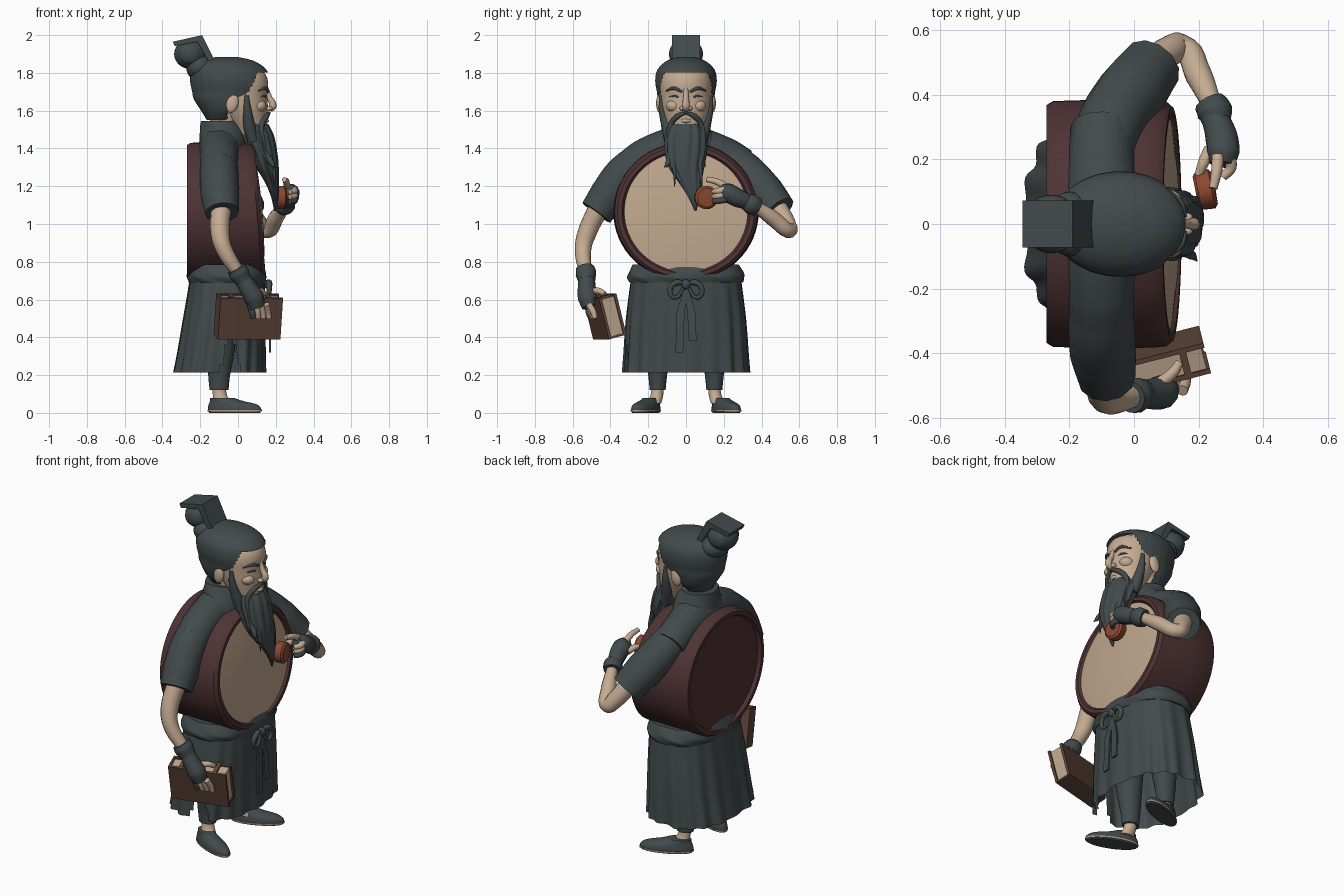
import bpy, bmesh, math
from mathutils import Vector, Matrix

cube = bpy.data.objects.get("Cube")
if cube:
    bpy.data.objects.remove(cube, do_unlink=True)


def material(name, r, g, b):
    m = bpy.data.materials.new(name)
    m.use_nodes = True
    m.diffuse_color = (r, g, b, 1)
    m.node_tree.nodes["Principled BSDF"].inputs["Base Color"].default_value = (r, g, b, 1)
    return m


CLOTH = material("slate cloth", .055, .069, .071)
SKIN = material("skin", .56, .41, .29)
MAROON = material("maroon wood", .078, .033, .035)
HIDE = material("drum hide", .52, .38, .26)
BROWN = material("brown leather", .11, .06, .04)
PAPER = material("paper", .50, .37, .26)
CLAY = material("red clay", .26, .065, .03)


def finish(ob, angle=40):
    bpy.ops.object.select_all(action='DESELECT')
    ob.select_set(True)
    bpy.context.view_layer.objects.active = ob
    if ob.type == 'CURVE':
        bpy.ops.object.convert(target='MESH')
        ob = bpy.context.object
    bpy.ops.object.shade_smooth_by_angle(angle=math.radians(angle))
    return ob


def from_bmesh(name, bm, mat, angle=40):
    bmesh.ops.recalc_face_normals(bm, faces=bm.faces)
    me = bpy.data.meshes.new(name)
    bm.to_mesh(me)
    bm.free()
    me.materials.append(mat)
    ob = bpy.data.objects.new(name, me)
    bpy.context.collection.objects.link(ob)
    return finish(ob, angle)


def skin_rings(name, rings, mat, caps=True, drop=None, angle=40):
    """Bridge equal rings of points; drop(face centre) removes faces."""
    bm = bmesh.new()
    loops = [[bm.verts.new(p) for p in ring] for ring in rings]
    for a, b in zip(loops, loops[1:]):
        for i in range(len(a)):
            j = (i + 1) % len(a)
            bm.faces.new((a[i], a[j], b[j], b[i]))
    if caps:
        bm.faces.new(loops[0])
        bm.faces.new(loops[-1])
    if drop:
        gone = [f for f in bm.faces if drop(f.calc_center_median())]
        bmesh.ops.delete(bm, geom=gone, context='FACES')
    return from_bmesh(name, bm, mat, angle)


def loft(name, sections, mat, n=40, square=1, fold=None, steps=4, **kw):
    """Oval rings (z, x, y, half_x, half_y), smoothly interpolated."""
    rings = []
    for k in range(len(sections) - 1):
        p = [Vector(sections[min(max(k + d, 0), len(sections) - 1)]) for d in (-1, 0, 1, 2)]
        last = k == len(sections) - 2
        for s in range(steps + last):
            t = s / steps
            h = t * t * (3 - 2 * t)
            v = p[1].lerp(p[2], t) * .5 + (p[1] + (p[2] - p[0]) * t / 2).lerp(p[2] - (p[3] - p[1]) * (1 - t) / 2, h) * .5
            ring = []
            for i in range(n):
                a = math.tau * i / n
                c, w = math.cos(a), math.sin(a)
                f = 1 + (fold(a, (k + t) / (len(sections) - 1)) if fold else 0)
                ring.append((v[1] + f * v[3] * math.copysign(abs(c) ** square, c),
                             v[2] + f * v[4] * math.copysign(abs(w) ** square, w), v[0]))
            rings.append(ring)
    return skin_rings(name, rings, mat, **kw)


def lathe(name, profile, mat, centre, n=64, squash=1, lean=0, turn=0):
    """Turn (x, radius) pairs about the x axis; lean tips the front half."""
    rings = []
    for x, r in profile:
        ring = []
        for i in range(n):
            a = math.tau * i / n
            z = r * squash * math.sin(a)
            p = Vector((x - (lean * z if x > 0 else 0), r * math.cos(a), z))
            ring.append(Matrix.Rotation(turn, 3, 'Z') @ p + Vector(centre))
        rings.append(ring)
    return skin_rings(name, rings, mat, angle=35)


def tube(name, points, mat, res=6):
    """Smooth round limb through (x, y, z, radius) points."""
    cu = bpy.data.curves.new(name, 'CURVE')
    cu.dimensions = '3D'
    cu.bevel_depth, cu.bevel_resolution, cu.resolution_u = 1, 4, res
    cu.use_fill_caps = True
    sp = cu.splines.new('BEZIER')
    sp.bezier_points.add(len(points) - 1)
    for bp, p in zip(sp.bezier_points, points):
        bp.co, bp.radius = p[:3], p[3]
        bp.handle_left_type = bp.handle_right_type = 'AUTO'
    cu.materials.append(mat)
    ob = bpy.data.objects.new(name, cu)
    bpy.context.collection.objects.link(ob)
    return finish(ob, 50)


def blob(name, centre, size, mat, rot=(0, 0, 0)):
    bm = bmesh.new()
    bmesh.ops.create_uvsphere(bm, u_segments=24, v_segments=14, radius=1)
    ob = from_bmesh(name, bm, mat)
    ob.location, ob.scale, ob.rotation_euler = centre, size, rot
    return ob


def box(name, centre, size, mat, frame=Matrix()):
    bm = bmesh.new()
    bmesh.ops.create_cube(bm, size=1, matrix=frame @ Matrix.Translation(centre) @ Matrix.Diagonal((*size, 1)))
    return from_bmesh(name, bm, mat, 20)


# Drum worn round the body
MID = (0, 0, 1.065)
lathe("drum_body", [(.085, .325), (.105, .33), (.118, .34), (.118, .362), (.1, .378), (.06, .382), (-.09, .385),
                    (-.25, .38), (-.27, .368), (-.27, .345), (-.25, .335), (-.248, .01)], MAROON, MID, squash=.96, lean=.085)
lathe("drum_hide", [(.09, .329), (.108, .327), (.122, .22), (.128, .1), (.13, .005)], HIDE, MID, squash=.97, lean=.085)

# Robe skirt, waistband and bow
pleat = lambda a, t: t * (.028 * math.cos(18 * a) + .018 * math.sin(11 * a + 1))
loft("skirt", [(.76, -.06, 0, .195, .285), (.68, -.06, 0, .2, .295), (.5, -.075, 0, .215, .315),
               (.32, -.09, 0, .23, .325), (.215, -.1, 0, .24, .33)], CLOTH, n=144, square=.8, fold=pleat, caps=False,
     drop=lambda c: c.y < -.2 and c.z < .42 and abs(c.x + .04) < .05 * (.44 - c.z) / .2)
loft("waistband", [(.69, -.06, 0, .2, .3), (.715, -.06, 0, .21, .31), (.74, -.06, 0, .208, .305),
                   (.785, -.06, 0, .19, .28)], CLOTH, n=64, square=.8, fold=lambda a, t: .008 * math.sin(9 * a + 9 * t))
blob("bow_knot", (.16, 0, .68), (.022, .024, .026), CLOTH)
for s in (-1, 1):
    tube("bow_loop", [(.155, 0, .68, .008), (.165, .05 * s, .69, .016), (.165, .085 * s, .65, .014),
                      (.165, .06 * s, .61, .01), (.16, .01 * s, .67, .008)], CLOTH)
    tail = .32 if s < 0 else .38
    ys = (.005 * s, .035 * s, .012 - .02 * s)
    skin_rings("bow_tail", [[(x + dx, y + dy, z) for dx, dy in ((-.005, -w), (.005, -w), (.005, w), (-.005, w))]
                            for x, y, z, w in ((.155, 0, .67, .01), (.165, .03 * s, .52, .022), (.17, .035 * s, tail, .02))], CLOTH)

# Legs, ankles and shoes
for side, s in (("left", 1), ("right", -1)):
    loft(side + "_trouser", [(.7, -.08, .14 * s, .1, .1), (.35, -.09, .15 * s, .075, .07), (.2, -.1, .15 * s, .058, .05),
                             (.12, -.1, .15 * s, .05, .042)], CLOTH, n=24)
    loft(side + "_ankle", [(.13, -.1, .15 * s, .036, .032), (.09, -.095, .155 * s, .038, .034), (.05, -.08, .17 * s, .05, .038)], SKIN, n=20)
    shoe = loft(side + "_shoe", [(0, 0, 0, .145, .05), (.02, 0, 0, .152, .055), (.045, -.01, 0, .138, .05),
                                 (.062, -.045, 0, .095, .043), (.078, -.07, 0, .07, .037)], CLOTH, n=32)
    welt = loft(side + "_shoe_welt", [(.007, 0, 0, .154, .057), (.015, 0, 0, .155, .058)], PAPER, n=32, steps=1)
    for ob in (shoe, welt):
        ob.location, ob.rotation_euler = (-.018, .213 * s, 0), (0, 0, math.radians(23) * s)

# Shoulders, collar and sleeves
tube("shoulders", [(-.1, -.3, 1.29, .1), (-.1, -.19, 1.36, .105), (-.095, 0, 1.4, .12), (-.1, .19, 1.36, .105), (-.095, .3, 1.3, .1)], CLOTH, 10)
loft("collar", [(1.36, -.075, 0, .125, .2), (1.44, -.08, 0, .125, .165), (1.5, -.085, 0, .115, .13), (1.545, -.095, 0, .1, .11)],
     CLOTH, fold=lambda a, t: .02 * math.sin(5 * a + 6 * t))
tube("right_sleeve", [(-.1, -.22, 1.345, .1), (-.1, -.33, 1.26, .102), (-.095, -.41, 1.15, .102), (-.085, -.475, 1.06, .09)], CLOTH, 10)
tube("left_sleeve", [(-.1, .22, 1.345, .1), (-.065, .32, 1.27, .105), (-.005, .41, 1.17, .108), (.055, .49, 1.07, .095)], CLOTH, 10)

# Right arm hanging with fingerless glove
tube("right_arm", [(-.09, -.46, 1.09, .055), (-.095, -.525, .95, .05), (-.075, -.545, .87, .044), (.01, -.53, .73, .034)], SKIN)
tube("right_glove_cuff", [(-.01, -.535, .765, .05), (.005, -.53, .74, .056), (.03, -.525, .7, .046)], CLOTH)
tube("right_glove_hand", [(.02, -.525, .72, .042), (.055, -.525, .66, .048), (.085, -.52, .61, .053), (.1, -.51, .56, .042)], CLOTH)
for i in range(4):
    x = .065 + .028 * i
    tube("right_finger", [(x, -.515, .575, .018), (x + .01, -.515 + .008 * i, .535, .017), (x + .015, -.505 + .008 * i, .5, .013)],
         SKIN if i else CLOTH)
tube("right_thumb", [(.07, -.5, .64, .02), (.12, -.46, .645, .017), (.14, -.43, .63, .013)], SKIN)

# Left arm bent across the drum
tube("left_arm", [(.05, .48, 1.09, .055), (.11, .535, 1.0, .048), (.145, .548, .965, .04), (.2, .46, 1.03, .042), (.245, .36, 1.1, .03)], SKIN)
tube("left_glove_cuff", [(.235, .375, 1.09, .05), (.25, .345, 1.105, .056), (.255, .31, 1.12, .042)], CLOTH)
tube("left_glove_hand", [(.25, .33, 1.115, .042), (.27, .27, 1.14, .05), (.275, .22, 1.165, .052), (.27, .185, 1.175, .038)], CLOTH)
tube("left_index", [(.26, .21, 1.2, .019), (.255, .16, 1.225, .017), (.245, .11, 1.235, .013)], SKIN)
tube("left_thumb", [(.235, .23, 1.15, .02), (.215, .19, 1.165, .017), (.2, .15, 1.16, .013)], SKIN)
for i in range(3):
    z = 1.185 - .026 * i
    tube("left_finger", [(.29, .215, z, .02), (.3, .175, z - .01, .017), (.275, .145, z - .015, .014)], SKIN if i < 2 else CLOTH)
lathe("clay_disc", [(-.03, .005), (-.03, .048), (-.022, .058), (.02, .062), (.03, .05), (.032, .005)], CLAY, (.22, .105, 1.14), n=32, turn=.2)

# Book held at the side
frame = Matrix.Translation((.055, -.43, .51)) @ Matrix.Rotation(.25, 4, 'Z') @ Matrix.Rotation(.25, 4, 'X')
box("book_pages", (0, 0, 0), (.32, .07, .205), PAPER, frame)
for s in (-1, 1):
    box("book_cover", (0, .042 * s, 0), (.34, .015, .225), BROWN, frame)
    box("book_strap", (.1 * s, 0, .108), (.022, .1, .012), BROWN, frame)
box("book_spine", (-.165, 0, 0), (.012, .098, .225), BROWN, frame)
box("book_base", (0, 0, -.106), (.33, .09, .012), BROWN, frame)

# Head, neck and ears
loft("face", [(1.45, .05, 0, .07, .06), (1.5, .06, 0, .09, .09), (1.56, .045, 0, .108, .112), (1.62, .03, 0, .128, .128),
              (1.68, .02, 0, .135, .135), (1.74, .01, 0, .15, .138), (1.8, -.01, 0, .15, .125), (1.85, -.03, 0, .09, .07)], SKIN)
loft("neck", [(1.42, -.08, 0, .085, .085), (1.52, -.07, 0, .08, .08), (1.66, -.05, 0, .09, .1)], SKIN)
tube("nose", [(.148, 0, 1.72, .012), (.166, 0, 1.67, .015), (.184, 0, 1.625, .02), (.165, 0, 1.605, .016)], SKIN)
tube("lower_lip", [(.135, -.035, 1.548, .007), (.153, 0, 1.546, .011), (.135, .035, 1.548, .007)], SKIN)

# Hair, bun and topknot plate
loft("hair", [(1.55, -.09, 0, .075, .085), (1.6, -.075, 0, .12, .125), (1.66, -.055, 0, .178, .147), (1.7, -.04, 0, .202, .154),
              (1.76, -.042, 0, .212, .163), (1.82, -.05, 0, .198, .15), (1.865, -.06, 0, .14, .1), (1.885, -.06, 0, .05, .04)],
     CLOTH, n=96, steps=6, fold=lambda a, t: .007 * math.sin(24 * a) * (1 - t),
     drop=lambda c: (c.z < 1.805 and c.x > .045 + max(0, c.z - 1.68) * .5) or (c.z < 1.69 and c.x > -.055 + max(0, c.z - 1.655) * 3))
blob("bun_base", (-.2, 0, 1.83), (.075, .1, .065), CLOTH, (0, -.5, 0))
blob("bun", (-.25, 0, 1.9), (.088, .085, .08), CLOTH)
for s in (-1, 1):
    blob("bun_coil", (-.255, .055 * s, 1.9), (.06, .035, .055), CLOTH)
plate = [(-.345, 1.965), (-.335, 1.942), (-.215, 1.965), (-.155, 1.86), (-.125, 1.87), (-.19, 2.0)]
skin_rings("topknot_plate", [[(x, y, z) for x, z in plate] for y in (-.073, .073)], CLOTH, angle=20)

# Paired face parts
for s in (-1, 1):
    blob("ear", (-.03, .14 * s, 1.64), (.032, .018, .052), SKIN, (0, .2, 0))
    blob("nostril", (.165, .02 * s, 1.612), (.017, .014, .013), SKIN)
    blob("cheek", (.105, .065 * s, 1.625), (.045, .042, .035), SKIN)
    tube("brow", [(.158, .022 * s, 1.7, .006), (.148, .06 * s, 1.718, .009), (.108, .105 * s, 1.705, .004)], CLOTH)
    tube("eye_line", [(.147, .028 * s, 1.67, .004), (.14, .06 * s, 1.677, .006), (.108, .098 * s, 1.67, .003)], CLOTH)
    tube("sideburn", [(.045, .13 * s, 1.68, .012), (.05, .122 * s, 1.6, .022), (.06, .1 * s, 1.52, .032), (.08, .085 * s, 1.44, .03)], CLOTH)
    tube("moustache", [(.165, .004 * s, 1.588, .008), (.15, .045 * s, 1.57, .015), (.125, .082 * s, 1.52, .014),
                       (.14, .095 * s, 1.42, .008), (.155, .1 * s, 1.3, .002)], CLOTH)

# Beard with ridges and loose strands
loft("beard", [(1.53, .085, 0, .072, .088), (1.47, .098, 0, .088, .108), (1.38, .13, 0, .075, .107), (1.3, .155, .002, .058, .09),
               (1.22, .18, .022, .035, .058), (1.14, .195, .042, .018, .028), (1.07, .195, .05, .004, .006)],
     CLOTH, n=72, fold=lambda a, t: .05 * math.sin(12 * a + 3 * t))
for y0, y1, z1 in ((-.08, -.115, 1.3), (-.06, -.06, 1.2), (-.03, .02, 1.13), (.06, .085, 1.18), (.03, .06, 1.1)):
    tube("beard_strand", [(.12, y0, 1.42, .02), (.18, (y0 + y1) / 2, 1.32, .014), (.195, y1, z1, .002)], CLOTH)
